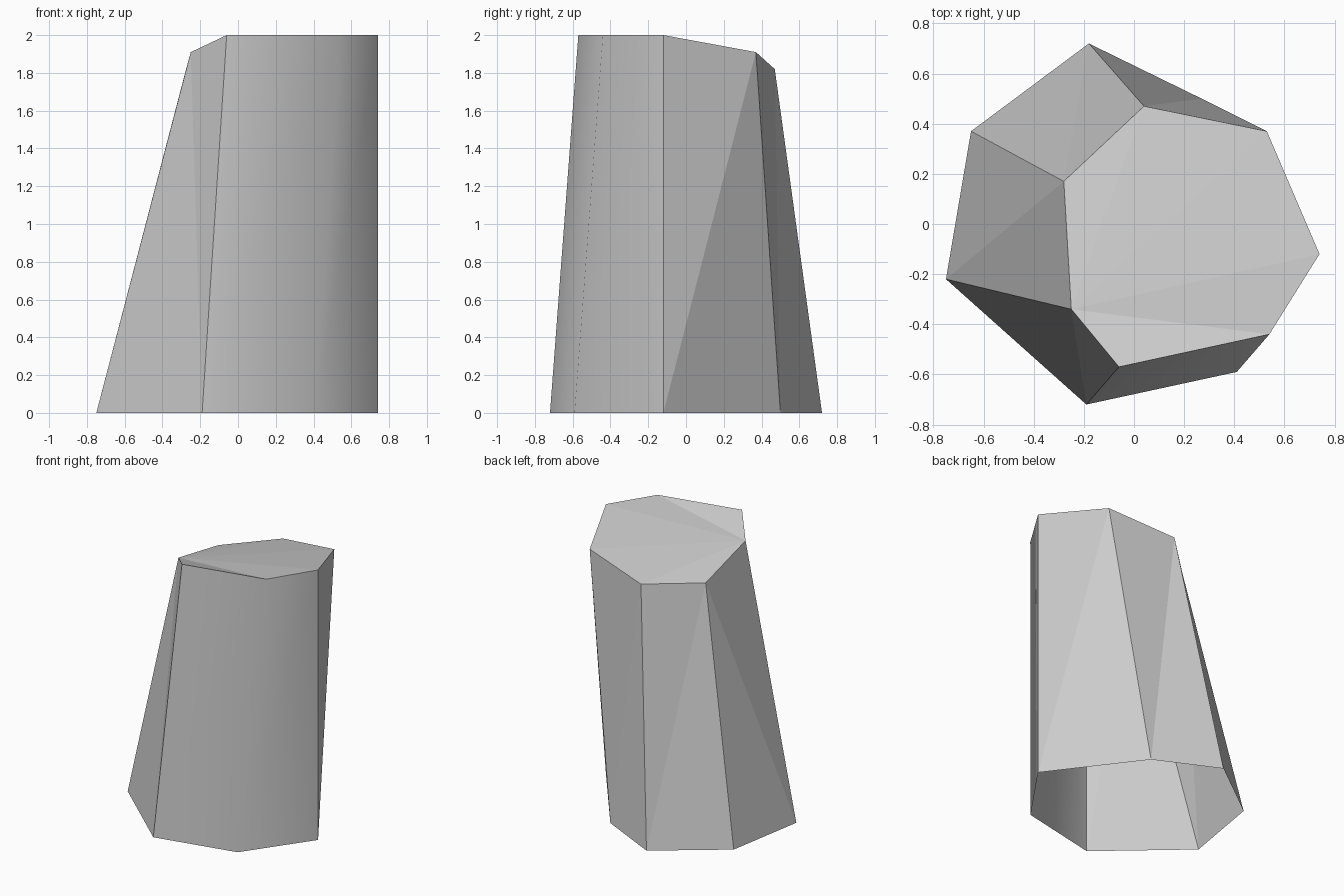
import bpy
import bmesh

cube = bpy.data.objects.get("Cube")
if cube:
    bpy.data.objects.remove(cube, do_unlink=True)

# Plain stone material
stone = bpy.data.materials.new("stone grey")
stone.use_nodes = True
grey = (0.6, 0.6, 0.6, 1)
stone.diffuse_color = grey
stone.node_tree.nodes["Principled BSDF"].inputs["Base Color"].default_value = grey

# Irregular seven-sided outlines, counter-clockwise from the +x corner
base = [(0.74, -0.12), (0.27, 0.5), (-0.18, 0.72), (-0.65, 0.37),
        (-0.75, -0.22), (-0.19, -0.72), (0.41, -0.59)]
crown = [(0.74, -0.12, 2), (0.53, 0.37, 1.91), (0.04, 0.47, 1.82),
         (-0.28, 0.17, 1.8), (-0.25, -0.34, 1.91), (-0.06, -0.57, 2),
         (0.54, -0.44, 2)]
sides = len(base)

bm = bmesh.new()
low = [bm.verts.new((x, y, 0)) for x, y in base]
high = [bm.verts.new(p) for p in crown]

# Faceted walls; the two front walls blend into each other
for i in range(sides):
    j = (i + 1) % sides
    if i in (3, 4):
        tris = [(low[i], low[j], high[i]), (low[j], high[j], high[i])]
    else:
        tris = [(low[i], low[j], high[j]), (low[i], high[j], high[i])]
    for tri in tris:
        bm.faces.new(tri).smooth = i >= 5

# Sloping cap, fanned from the corner above the -x side; the base stays open
fan = high[4:] + high[:4]
for a, b in zip(fan[1:], fan[2:]):
    bm.faces.new((fan[0], a, b))

mesh = bpy.data.meshes.new("rock_pillar")
bm.to_mesh(mesh)
bm.free()
mesh.materials.append(stone)
pillar = bpy.data.objects.new("rock_pillar", mesh)
bpy.context.collection.objects.link(pillar)
